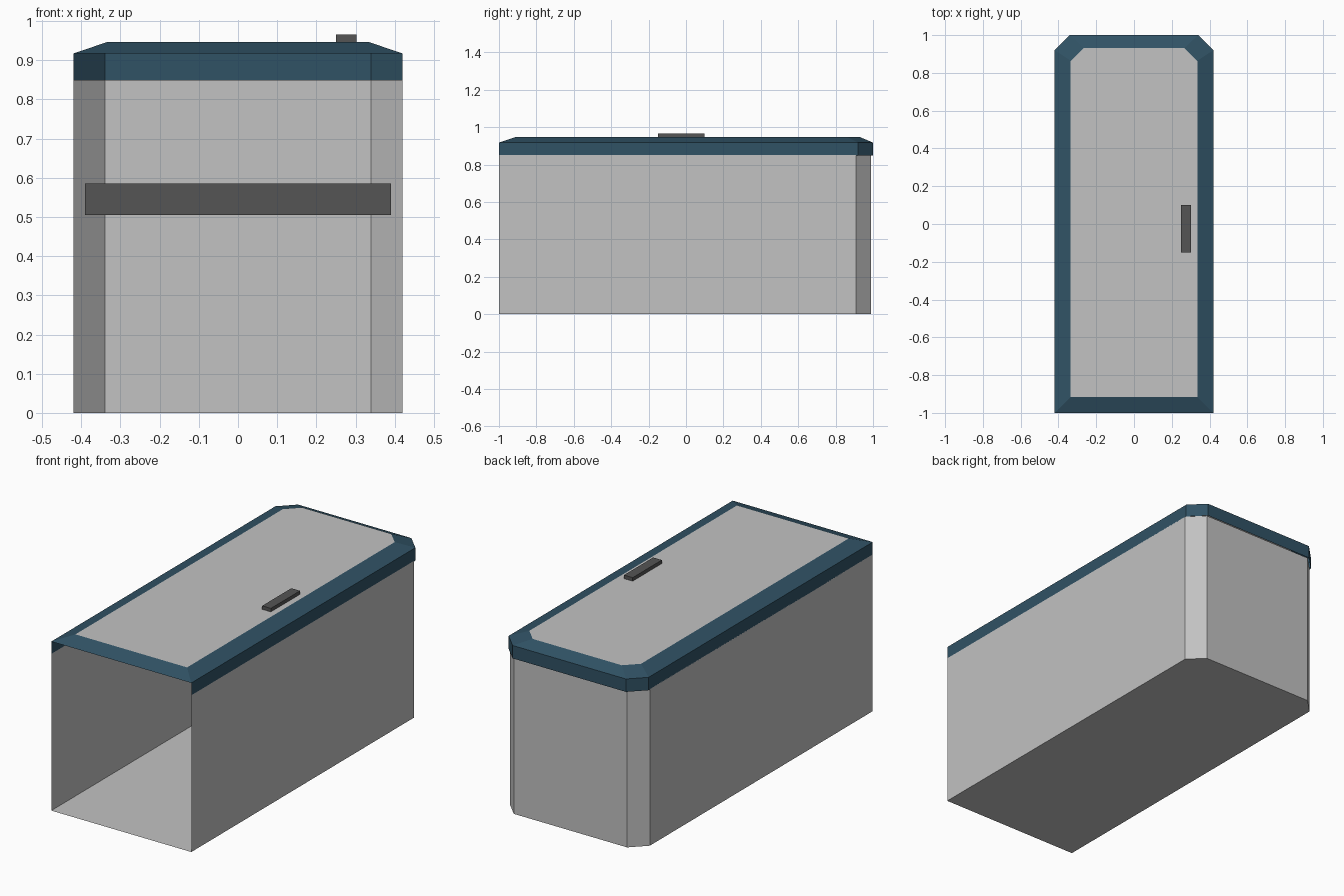
import bpy, bmesh

if "Cube" in bpy.data.objects:
    bpy.data.objects.remove(bpy.data.objects["Cube"])


def material(name, rgb):
    m = bpy.data.materials.new(name)
    m.diffuse_color = (*rgb, 1)
    m.use_nodes = True
    m.node_tree.nodes["Principled BSDF"].inputs["Base Color"].default_value = m.diffuse_color
    return m


GREY = material("light_grey", (0.54, 0.54, 0.54))
BLUE = material("slate_blue", (0.03, 0.085, 0.13))
DARK = material("charcoal", (0.09, 0.09, 0.09))


def finish(bm, name, mats):
    mesh = bpy.data.meshes.new(name)
    bm.to_mesh(mesh)
    bm.free()
    for m in mats:
        mesh.materials.append(m)
    ob = bpy.data.objects.new(name, mesh)
    bpy.context.collection.objects.link(ob)
    return ob


def loop(bm, half, front, back, cut, z):
    """Outline, open end first, with clipped rear corners."""
    pts = [(half, front), (half, back - cut), (half - cut, back),
           (-half + cut, back), (-half, back - cut), (-half, front)]
    return [bm.verts.new((x, y, z)) for x, y in pts]


def skin(bm, a, b, closed):
    n = len(a)
    for i in range(n if closed else n - 1):
        j = (i + 1) % n
        bm.faces.new((a[i], a[j], b[j], b[i]))


def box(name, lo, hi, mat):
    bm = bmesh.new()
    bmesh.ops.create_cube(bm, size=1)
    for v in bm.verts:
        v.co = [(l + h) / 2 + c * (h - l) for l, h, c in zip(lo, hi, v.co)]
    return finish(bm, name, [mat])


# body: thin shell with floor, open at the front
bm = bmesh.new()
low = loop(bm, 0.42, -1, 0.99, 0.08, 0)
high = loop(bm, 0.42, -1, 0.99, 0.08, 0.85)
skin(bm, low, high, False)
bm.faces.new(low[::-1])
finish(bm, "body_shell", [GREY])

# lid: side band open at the front, sloped rim, flat grey panel
bm = bmesh.new()
base = loop(bm, 0.42, -1, 1, 0.08, 0.847)
edge = loop(bm, 0.42, -1, 1, 0.08, 0.917)
top = loop(bm, 0.335, -0.915, 0.932, 0.068, 0.946)
skin(bm, base, edge, False)
skin(bm, edge, top, True)
bm.faces.new(top).material_index = 1
finish(bm, "lid", [BLUE, GREY])

# handle on the lid and the bar inside by the rear wall
box("lid_handle", (0.25, -0.15, 0.942), (0.302, 0.10, 0.965), DARK)
box("inner_bar", (-0.39, 0.90, 0.505), (0.39, 0.938, 0.585), DARK)
